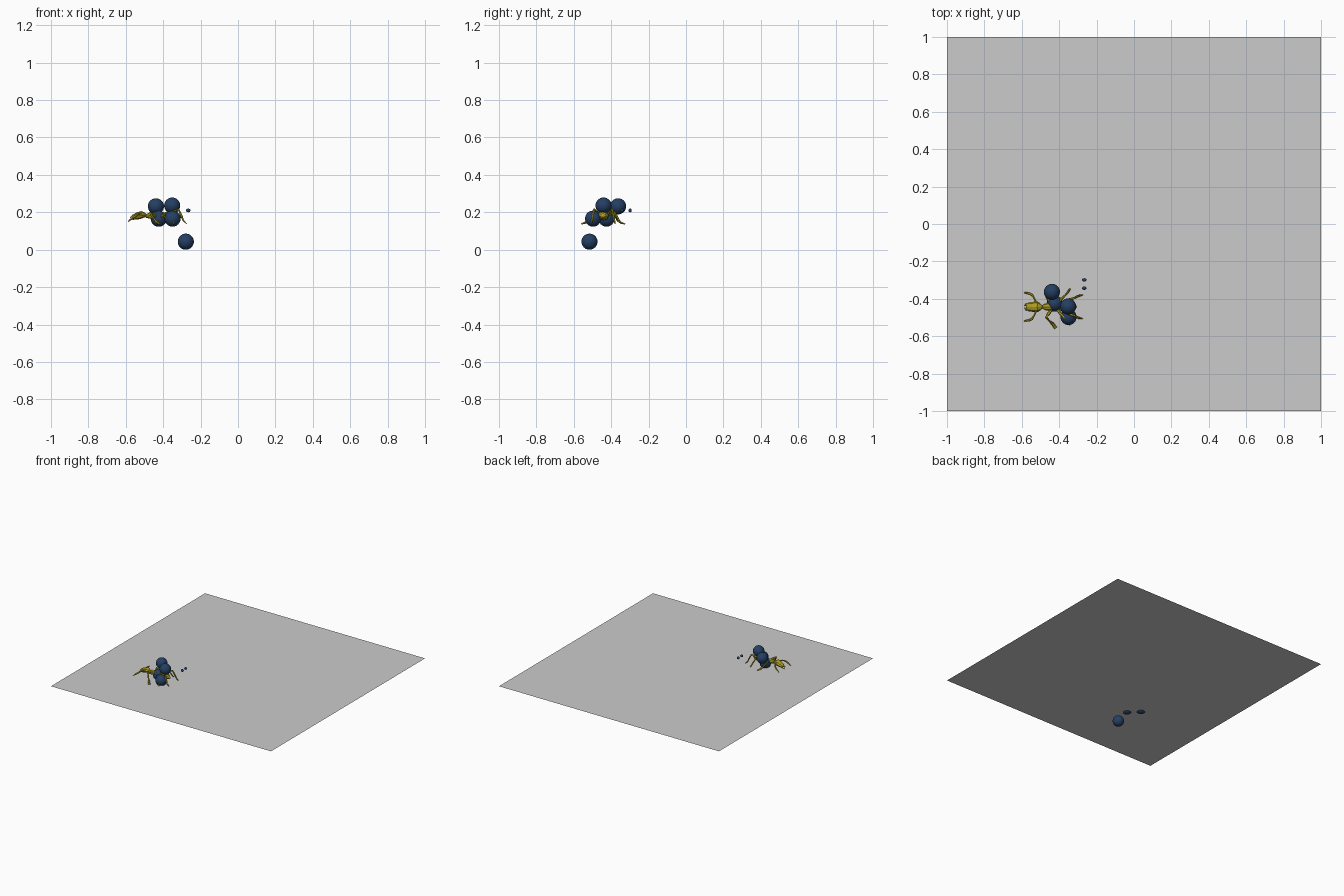
import bpy, bmesh, math
from mathutils import Vector

AXIS_Y = -0.443          # insect's mirror line
GROUND = 0.135


def material(name, color):
    m = bpy.data.materials.new(name)
    m.diffuse_color = (*color, 1)
    return m


yellow = material("olive_yellow", (0.42, 0.34, 0.02))
navy = material("navy", (0.018, 0.05, 0.125))


def ball(name, loc, scale, mat, seg=32, rings=16):
    bpy.ops.mesh.primitive_uv_sphere_add(segments=seg, ring_count=rings, radius=1, location=loc)
    o = bpy.context.object
    o.name = name
    o.scale = scale
    o.data.materials.append(mat)
    bpy.ops.object.shade_smooth()
    return o


def loft(name, stations, mat, sides=8):
    """Skin elliptical rings; each station is (point, width, height)."""
    bm = bmesh.new()
    pts = [Vector(s[0]) for s in stations]
    rings = []
    for i, (_, w, h) in enumerate(stations):
        d = (pts[min(i + 1, len(pts) - 1)] - pts[max(i - 1, 0)]).normalized()
        side = d.cross(Vector((0, 0, 1))).normalized()
        up = side.cross(d)
        rings.append([bm.verts.new(pts[i] + side * w * math.cos(a) + up * h * math.sin(a))
                      for a in (2 * math.pi * k / sides for k in range(sides))])
    for a, b in zip(rings, rings[1:]):
        for k in range(sides):
            n = (k + 1) % sides
            bm.faces.new((a[k], a[n], b[n], b[k]))
    bm.faces.new(rings[0])
    bm.faces.new(rings[-1])
    bmesh.ops.recalc_face_normals(bm, faces=bm.faces)
    me = bpy.data.meshes.new(name)
    bm.to_mesh(me)
    bm.free()
    me.materials.append(mat)
    o = bpy.data.objects.new(name, me)
    bpy.context.collection.objects.link(o)
    return o


# ground sheet
bpy.ops.mesh.primitive_plane_add(size=2, location=(0, 0, GROUND))
bpy.context.object.name = "ground_sheet"

# loose balls, one of them under the sheet
R = 0.043
for i, p in enumerate([(-0.439, -0.363, 0.232), (-0.352, -0.441, 0.236), (-0.350, -0.497, 0.166),
                       (-0.424, -0.425, 0.166), (-0.279, -0.516, R)]):
    ball(f"ball_{i + 1}", p, (R, R, R), navy)

# two small detached eyes
for n, y in (("eye_a", -0.299), ("eye_b", -0.343)):
    ball(n, (-0.266, y, 0.210), (0.012, 0.009, 0.010), navy, 16, 8)

# body: (x, z, half width, half height)
def body(name, rows):
    loft(name, [((x, AXIS_Y, z), w, h) for x, z, w, h in rows], yellow)


body("head", [(-0.575, 0.167, 0.012, 0.006), (-0.566, 0.171, 0.023, 0.012),
              (-0.540, 0.180, 0.027, 0.019), (-0.515, 0.187, 0.029, 0.020),
              (-0.500, 0.185, 0.018, 0.013), (-0.490, 0.180, 0.008, 0.007)])
body("thorax", [(-0.494, 0.179, 0.008, 0.008), (-0.475, 0.182, 0.018, 0.016),
                (-0.450, 0.182, 0.022, 0.018), (-0.425, 0.176, 0.016, 0.014),
                (-0.405, 0.174, 0.009, 0.009), (-0.395, 0.176, 0.007, 0.007)])
body("abdomen", [(-0.398, 0.176, 0.007, 0.007), (-0.385, 0.181, 0.022, 0.020),
                 (-0.362, 0.184, 0.031, 0.028), (-0.338, 0.182, 0.027, 0.025),
                 (-0.318, 0.177, 0.015, 0.014), (-0.305, 0.173, 0.003, 0.003)])

# limbs: (x, sideways offset, z, half width, half height), mirrored about the body
limbs = {
    "antenna": [(-0.522, 0.020, 0.192, 0.005, 0.005), (-0.533, 0.045, 0.190, 0.004, 0.004),
                (-0.545, 0.064, 0.182, 0.007, 0.006), (-0.565, 0.073, 0.168, 0.007, 0.006),
                (-0.588, 0.076, 0.150, 0.002, 0.002)],
    "front_leg": [(-0.440, 0.014, 0.176, 0.007, 0.007), (-0.458, 0.038, 0.190, 0.009, 0.008),
                  (-0.470, 0.056, 0.196, 0.006, 0.006), (-0.449, 0.078, 0.165, 0.005, 0.005),
                  (-0.435, 0.090, 0.147, 0.008, 0.006), (-0.418, 0.114, 0.138, 0.009, 0.003)],
    "middle_leg": [(-0.415, 0.010, 0.174, 0.007, 0.007), (-0.390, 0.040, 0.192, 0.008, 0.007),
                   (-0.368, 0.062, 0.200, 0.005, 0.005), (-0.352, 0.080, 0.165, 0.006, 0.005),
                   (-0.342, 0.097, 0.138, 0.004, 0.002)],
    "back_leg": [(-0.400, 0.008, 0.174, 0.006, 0.006), (-0.360, 0.034, 0.200, 0.008, 0.008),
                 (-0.318, 0.048, 0.215, 0.006, 0.006), (-0.302, 0.056, 0.180, 0.007, 0.006),
                 (-0.292, 0.060, 0.155, 0.005, 0.004), (-0.274, 0.063, 0.138, 0.002, 0.002)],
    "jaw": [(-0.564, 0.012, 0.166, 0.006, 0.005), (-0.578, 0.014, 0.160, 0.005, 0.004),
            (-0.586, 0.004, 0.154, 0.001, 0.001)],
}
for name, rows in limbs.items():
    for label, s in (("left", 1), ("right", -1)):
        loft(f"{label}_{name}", [((x, AXIS_Y + s * y, z), w, h) for x, y, z, w, h in rows], yellow, 6)
